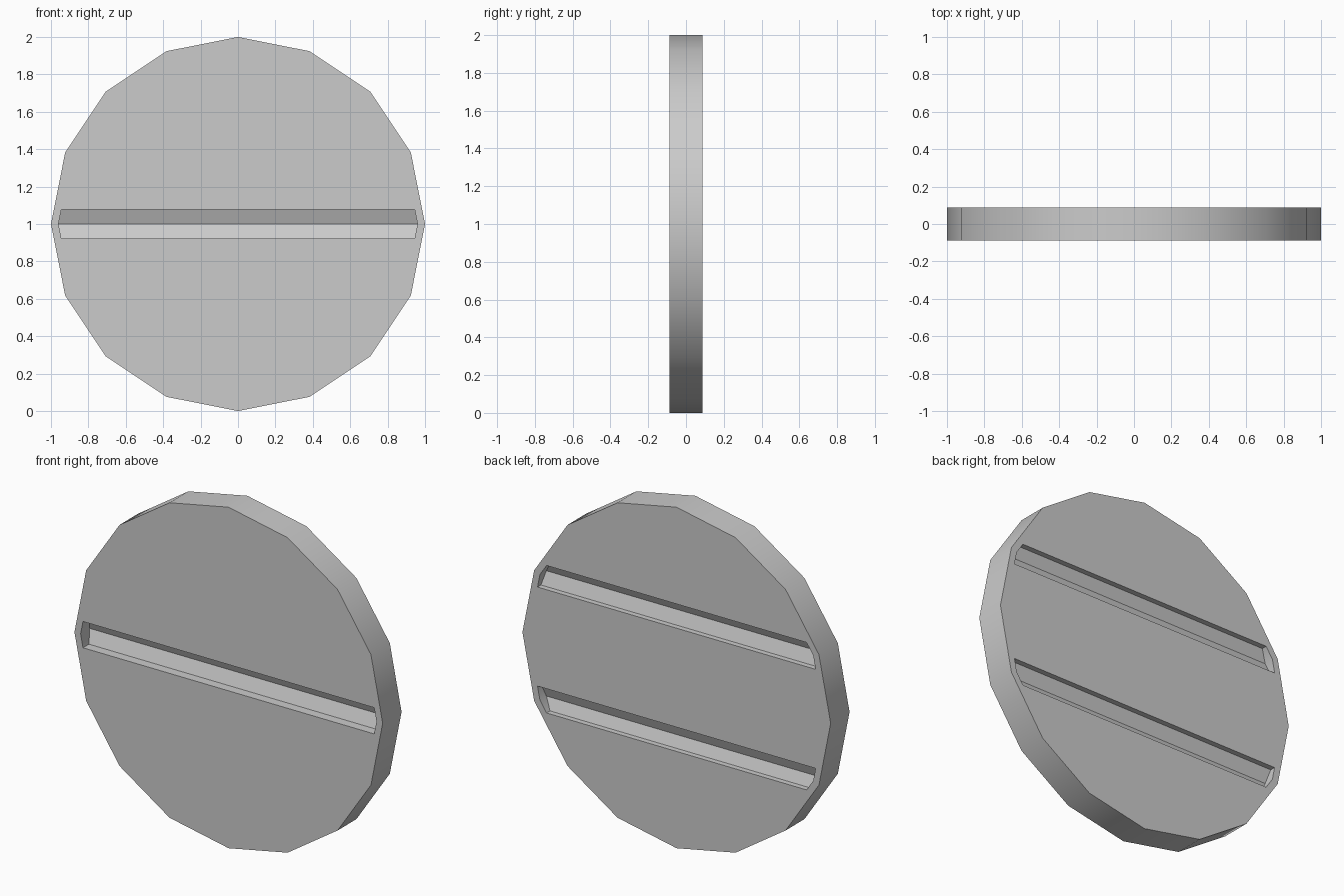
import bpy, bmesh, math
from mathutils import Matrix

if "Cube" in bpy.data.objects:
    bpy.data.objects.remove(bpy.data.objects["Cube"])

HALF = 0.0875      # half thickness of the disc
SIDES = 16
INSET = 0.96       # radius of the outline that ends the grooves


def finish(bm, name):
    bmesh.ops.recalc_face_normals(bm, faces=bm.faces)
    mesh = bpy.data.meshes.new(name)
    bm.to_mesh(mesh)
    bm.free()
    obj = bpy.data.objects.new(name, mesh)
    bpy.context.collection.objects.link(obj)
    return obj


def outline_x(z):
    """Half width of the inset 16-sided outline at height z."""
    h = abs(z - 1)
    pts = [(INSET * math.cos(math.tau * i / SIDES),
            INSET * math.sin(math.tau * i / SIDES)) for i in range(5)]
    for (xa, za), (xb, zb) in zip(pts, pts[1:]):
        if h <= zb + 1e-6:
            return xa + (xb - xa) * (h - za) / (zb - za)


def groove_cutter(name, side, low, mid, high, wall, deep):
    """Straight-walled slot with a V floor; ends follow the rim."""
    face, out = side * HALF, side * (HALF + 0.1)
    section = [(out, high), (face - side * wall, high),
               (face - side * deep, mid), (face - side * wall, low),
               (out, low), (out, mid)]
    bm = bmesh.new()
    ends = [[bm.verts.new((s * outline_x(z), y, z)) for y, z in section]
            for s in (-1, 1)]
    for i in range(6):
        j = (i + 1) % 6
        bm.faces.new((ends[0][i], ends[0][j], ends[1][j], ends[1][i]))
    for e in ends:
        bm.faces.new((e[0], e[1], e[2], e[5]))
        bm.faces.new((e[5], e[2], e[3], e[4]))
    return finish(bm, name)


# Sixteen-sided disc standing on its edge
bm = bmesh.new()
bmesh.ops.create_cone(bm, cap_ends=True, segments=SIDES, radius1=1, radius2=1,
                      depth=2 * HALF)
bmesh.ops.transform(bm, verts=bm.verts, matrix=Matrix.Translation((0, 0, 1))
                    @ Matrix.Rotation(math.pi / 2, 4, 'X'))
disc = finish(bm, "grooved_disc")

# One groove across the front, two mirrored about the middle on the back
mid = 1 + INSET * math.sin(math.tau / SIDES)
low, high = mid - 0.077, mid + 0.065
cutters = [
    groove_cutter("front_groove", -1, 0.923, 1.0, 1.077, 0.055, 0.085),
    groove_cutter("back_upper_groove", 1, low, mid, high, 0.032, 0.06),
    groove_cutter("back_lower_groove", 1, 2 - high, 2 - mid, 2 - low, 0.032, 0.06),
]

bpy.context.view_layer.objects.active = disc
for c in cutters:
    mod = disc.modifiers.new(c.name, 'BOOLEAN')
    mod.operation, mod.solver, mod.object = 'DIFFERENCE', 'EXACT', c
    bpy.ops.object.modifier_apply(modifier=mod.name)
for c in cutters:
    bpy.data.objects.remove(c, do_unlink=True)

# Smooth rim, crisp face and groove edges
bpy.ops.object.select_all(action='DESELECT')
disc.select_set(True)
bpy.ops.object.shade_smooth_by_angle(angle=math.radians(30))
